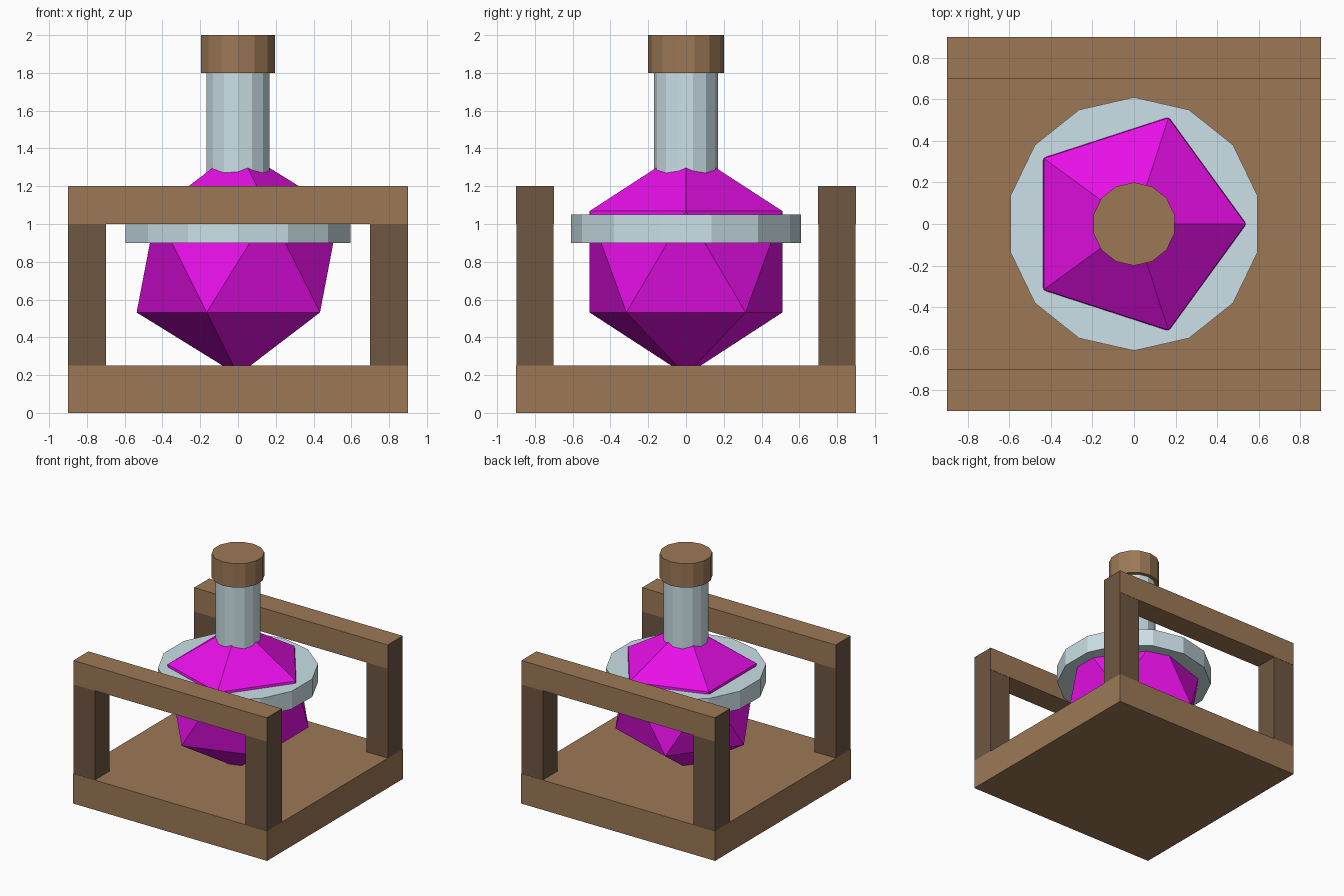
import bpy

cube = bpy.data.objects.get("Cube")
if cube:
    bpy.data.objects.remove(cube, do_unlink=True)


def material(name, hex_code):
    """Flat material from an sRGB hex code, stored as linear values."""
    srgb = [int(hex_code[i:i + 2], 16) / 255 for i in (0, 2, 4)]
    color = [c / 12.92 if c <= 0.04 else ((c + 0.055) / 1.055) ** 2.4 for c in srgb] + [1.0]
    mat = bpy.data.materials.new(name)
    mat.use_nodes = True
    mat.diffuse_color = color
    mat.node_tree.nodes["Principled BSDF"].inputs["Base Color"].default_value = color
    return mat


wood = material("wood", "9C7956")
dark_wood = material("dark wood", "6E5742")
glass = material("pale glass", "D9F0F7")
magenta = material("magenta", "FC11FC")


def finish(name, mat):
    obj = bpy.context.object
    obj.name = name
    obj.data.materials.append(mat)
    return obj


def box(name, mat, center, size):
    bpy.ops.mesh.primitive_cube_add(size=1, location=center)
    obj = finish(name, mat)
    obj.scale = size
    bpy.ops.object.transform_apply(location=False, rotation=False, scale=True)


def cylinder(name, mat, radius, bottom, top):
    bpy.ops.mesh.primitive_cylinder_add(
        vertices=14, radius=radius, depth=top - bottom, location=(0, 0, (bottom + top) / 2))
    finish(name, mat)


# Wooden stand: slab, four posts, front and back rails
GAP = 0.002  # keeps the joined faces from overlapping
box("base", wood, (0, 0, 0.125), (1.8, 1.8, 0.25))
for y, end in ((-0.8, "front"), (0.8, "back")):
    box(end + "_rail", wood, (0, y, 1.1), (1.8 - 2 * GAP, 0.2, 0.2))
    for x, side in ((-0.8, "right"), (0.8, "left")):
        box(f"{end}_{side}_post", dark_wood, (x, y, (0.25 + 1.2 - GAP) / 2),
            (0.2, 0.2 - 2 * GAP, 0.95 - GAP))

# Faceted flask body
bpy.ops.mesh.primitive_ico_sphere_add(subdivisions=1, radius=0.6, location=(0, 0, 0.8))
finish("flask_body", magenta)

# Collar, neck and stopper
cylinder("collar", glass, 0.61, 0.9, 1.05)
cylinder("neck", glass, 0.17, 1.1, 1.8)
cylinder("stopper", wood, 0.2, 1.8, 2.0)
